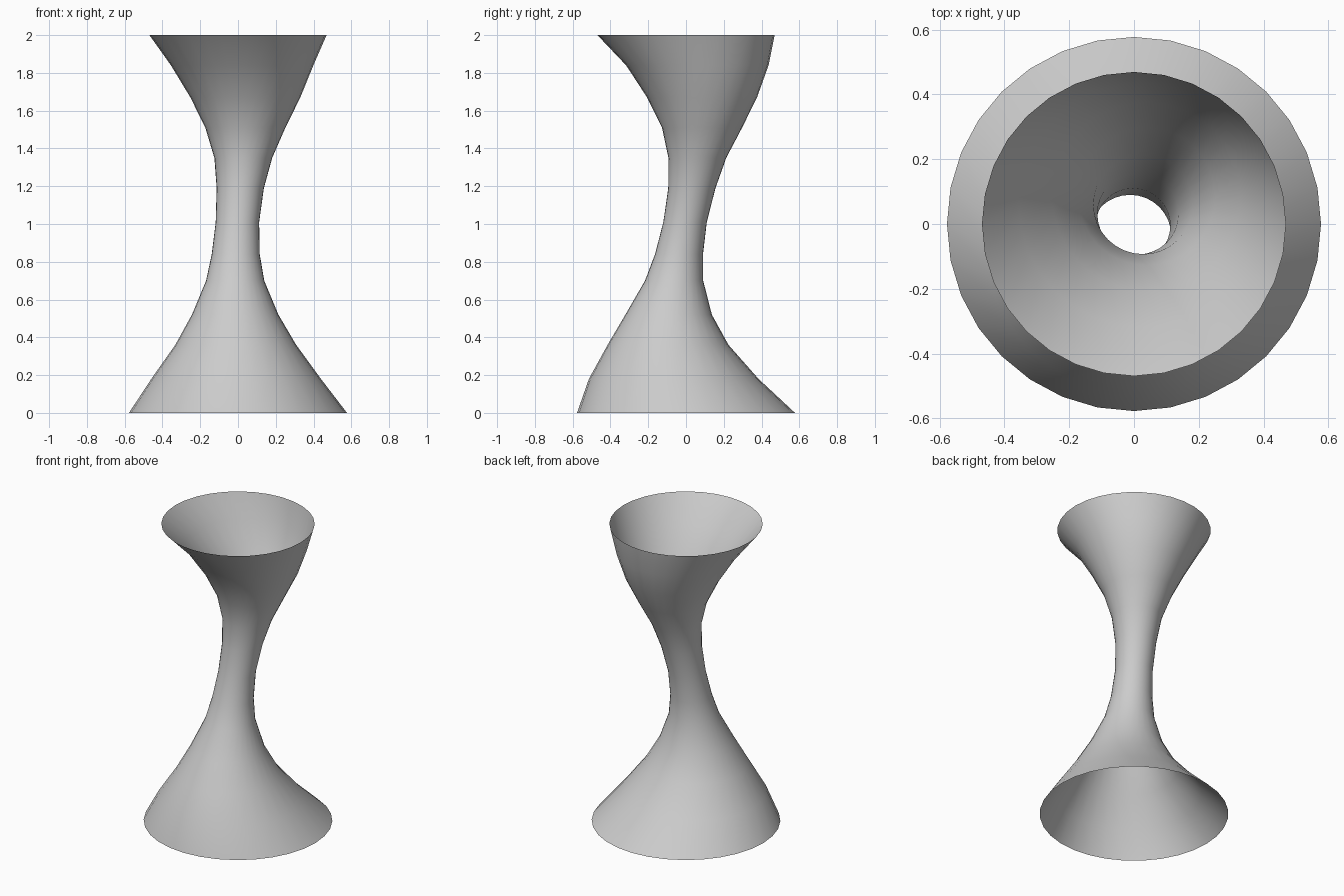
import bpy, bmesh, math

SIDES = 32

# Wavering centre line and radius of the flared tube: (z, centre x, centre y, radius)
RINGS = [
    (0.00, 0.000, 0.000, 0.577),
    (0.18, -0.010, -0.065, 0.449),
    (0.36, -0.012, -0.095, 0.320),
    (0.52, -0.015, -0.092, 0.229),
    (0.70, -0.015, -0.063, 0.154),
    (0.84, -0.012, -0.037, 0.127),
    (1.01, -0.003, -0.005, 0.115),
    (1.19, 0.012, 0.031, 0.125),
    (1.35, 0.028, 0.060, 0.153),
    (1.51, 0.039, 0.085, 0.212),
    (1.67, 0.039, 0.085, 0.291),
    (1.84, 0.022, 0.060, 0.377),
    (2.00, 0.000, 0.000, 0.469),
]


def ring(bm, z, cx, cy, r):
    steps = [2 * math.pi * i / SIDES for i in range(SIDES)]
    return [bm.verts.new((cx + r * math.cos(a), cy + r * math.sin(a), z)) for a in steps]


# Single-walled stand, open at both ends
bm = bmesh.new()
loops = [ring(bm, *row) for row in RINGS]
for low, high in zip(loops, loops[1:]):
    for i in range(SIDES):
        j = (i + 1) % SIDES
        bm.faces.new((low[i], low[j], high[j], high[i])).smooth = True

mesh = bpy.data.meshes.new("flared_tube")
bm.to_mesh(mesh)
bm.free()
tube = bpy.data.objects.new("flared_tube", mesh)
bpy.context.collection.objects.link(tube)
